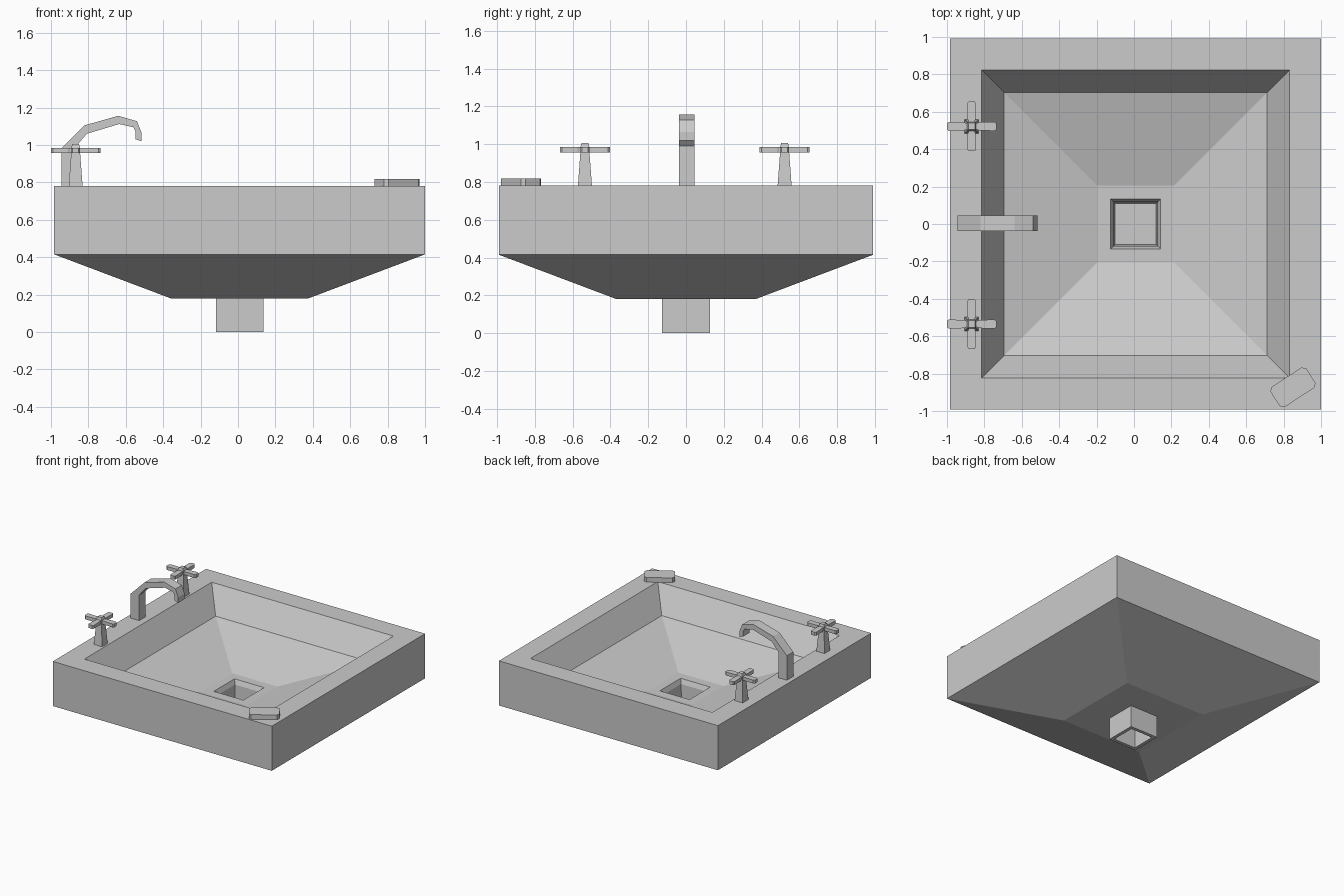
import bpy, bmesh, math
from mathutils import Matrix

if "Cube" in bpy.data.objects:
    bpy.data.objects.remove(bpy.data.objects["Cube"])

def finish(bm, name):
    bmesh.ops.recalc_face_normals(bm, faces=bm.faces[:])
    me = bpy.data.meshes.new(name)
    bm.to_mesh(me)
    bm.free()
    ob = bpy.data.objects.new(name, me)
    bpy.context.collection.objects.link(ob)
    return ob

def square_loft(bm, rings, cx=0, cy=0):
    """Stack square rings (half size, z) and cap both ends."""
    loops = []
    for h, z in rings:
        loops.append([bm.verts.new((cx + sx * h, cy + sy * h, z))
                      for sx, sy in ((-1, -1), (1, -1), (1, 1), (-1, 1))])
    for a, b in zip(loops, loops[1:]):
        for i in range(4):
            j = (i + 1) % 4
            bm.faces.new((a[i], a[j], b[j], b[i]))
    bm.faces.new(loops[0])
    bm.faces.new(loops[-1])

def prism(bm, outline, depth, mat):
    """Extrude a 2D outline along local z, then place it."""
    low = [bm.verts.new(mat @ Matrix.Translation((x, y, 0)).translation) for x, y in outline]
    face = bm.faces.new(low)
    top = bmesh.ops.extrude_face_region(bm, geom=[face])["geom"]
    move = mat.to_3x3() @ Matrix.Translation((0, 0, depth)).translation
    bmesh.ops.translate(bm, vec=move, verts=[v for v in top if isinstance(v, bmesh.types.BMVert)])

# Basin: one profile from the open pipe, around the outside, into the bowl and drain
bm = bmesh.new()
square_loft(bm, [(0.10, 0.19), (0.10, 0.0), (0.127, 0.0), (0.127, 0.18),
                 (0.368, 0.18), (0.991, 0.415), (0.991, 0.78), (0.823, 0.78),
                 (0.703, 0.58), (0.205, 0.437), (0.134, 0.437), (0.118, 0.40),
                 (0.11, 0.24)], 0.0085, 0)
finish(bm, "basin")

# Spout: side profile extruded across y
spout = [(-0.945, 0.78), (-0.945, 0.98), (-0.82, 1.105), (-0.64, 1.156),
         (-0.54, 1.127), (-0.515, 1.065), (-0.515, 1.02), (-0.547, 1.03),
         (-0.547, 1.07), (-0.56, 1.095), (-0.635, 1.112), (-0.808, 1.06),
         (-0.868, 0.99), (-0.868, 0.78)]
bm = bmesh.new()
prism(bm, spout, 0.083, Matrix.Translation((0, 0.045, 0)) @ Matrix.Rotation(math.pi / 2, 4, 'X'))
finish(bm, "spout")

# Tap handles: tapered post with four flared arms
arm = [(0.0, -0.017), (0.03, -0.017), (0.04, -0.022), (0.122, -0.024), (0.133, -0.016),
       (0.133, 0.016), (0.122, 0.024), (0.04, 0.022), (0.03, 0.017), (0.0, 0.017)]
for name, y in (("back_tap", 0.522), ("front_tap", -0.535)):
    bm = bmesh.new()
    square_loft(bm, [(0.037, 0.78), (0.024, 0.957), (0.024, 0.985), (0.018, 1.005)], -0.868, y)
    for k in range(4):
        prism(bm, arm, 0.028, Matrix.Translation((-0.868, y, 0.957)) @ Matrix.Rotation(k * math.pi / 2, 4, 'Z'))
    finish(bm, name)

# Soap bar: turned block with clipped corners
a, b, c = 0.114, 0.064, 0.018
bar = [(-a + c, -b), (a - c, -b), (a, -b + c), (a, b - c),
       (a - c, b), (-a + c, b), (-a, b - c), (-a, -b + c)]
bm = bmesh.new()
prism(bm, bar, 0.038, Matrix.Translation((0.85, -0.873, 0.78)) @ Matrix.Rotation(math.radians(33), 4, 'Z'))
finish(bm, "soap_bar")
